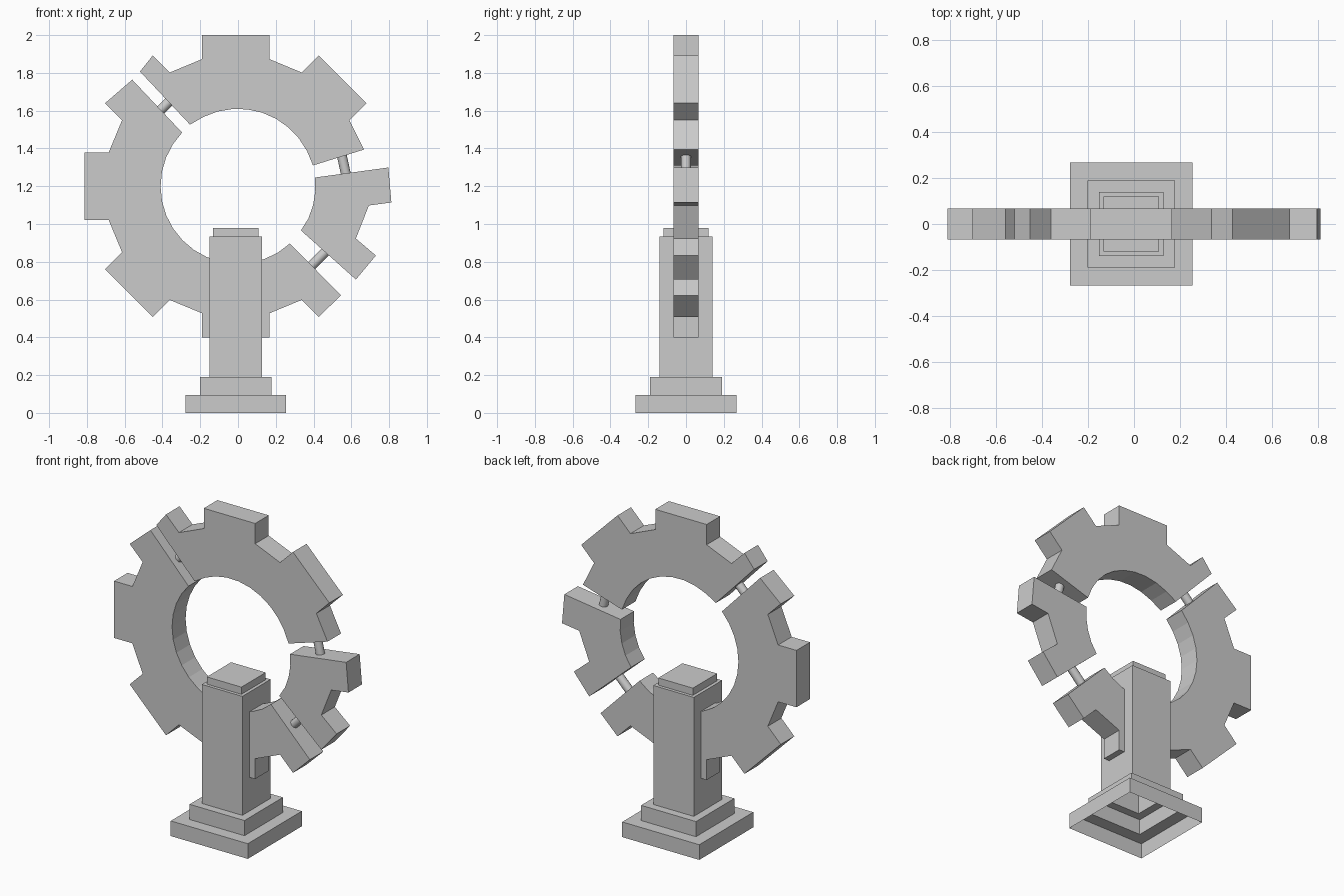
import bpy, bmesh, math
from mathutils import Vector

cube = bpy.data.objects.get("Cube")
if cube:
    bpy.data.objects.remove(cube)

grey = bpy.data.materials.new("plain grey")
grey.use_nodes = True
colour = (0.6, 0.6, 0.6, 1)
grey.diffuse_color = colour
grey.node_tree.nodes["Principled BSDF"].inputs["Base Color"].default_value = colour

AXIS_X = -0.012      # shared centre of pedestal and gear
HUB_Z = 1.2
HALF_DEPTH = 0.067


def finish(name, bm):
    bmesh.ops.recalc_face_normals(bm, faces=bm.faces)
    mesh = bpy.data.meshes.new(name)
    bm.to_mesh(mesh)
    bm.free()
    mesh.materials.append(grey)
    obj = bpy.data.objects.new(name, mesh)
    bpy.context.collection.objects.link(obj)
    return obj


# Stepped square pedestal: hollow shell, open underneath
def pedestal(profile):
    bm = bmesh.new()
    corners = [(-1, -1), (1, -1), (1, 1), (-1, 1)]
    rings = [[bm.verts.new((AXIS_X + sx * h, sy * h, z)) for sx, sy in corners]
             for h, z in profile]
    for low, high in zip(rings, rings[1:]):
        for i in range(4):
            j = (i + 1) % 4
            bm.faces.new((low[i], low[j], high[j], high[i]))
    bm.faces.new(rings[-1])
    return finish("pedestal", bm)


pedestal([(0.267, 0), (0.267, 0.095), (0.19, 0.095), (0.19, 0.19),
          (0.14, 0.19), (0.14, 0.935), (0.12, 0.935), (0.12, 0.98)])


# Outline of the eight-toothed wheel, four points per tooth, anticlockwise
def wheel_outline():
    points = []
    for k in range(8):
        a = k * math.pi / 4
        for r, t in [(0.673, -0.178), (0.8, -0.178), (0.8, 0.178), (0.673, 0.178)]:
            points.append((AXIS_X + r * math.cos(a) - t * math.sin(a),
                           HUB_Z + r * math.sin(a) + t * math.cos(a)))
    return points


# One wheel piece: outer points, closed by the bore arc, then extruded
def gear_piece(name, outer):
    def angle(p):
        return math.atan2(p[1] - HUB_Z, p[0])
    start, end = angle(outer[0]), angle(outer[-1])
    if end < start:
        end += 2 * math.pi
    steps = max(2, round((end - start) / (math.pi / 16)))
    arc = []
    for i in range(1, steps):
        a = end + (start - end) * i / steps
        arc.append((0.41 * math.cos(a), HUB_Z + 0.41 * math.sin(a)))
    bm = bmesh.new()
    face = bm.faces.new([bm.verts.new((x, -HALF_DEPTH, z)) for x, z in outer + arc])
    grown = bmesh.ops.extrude_face_region(bm, geom=[face], use_keep_orig=True)
    moved = [v for v in grown["geom"] if isinstance(v, bmesh.types.BMVert)]
    bmesh.ops.translate(bm, verts=moved, vec=(0, 2 * HALF_DEPTH, 0))
    return finish(name, bm)


teeth = wheel_outline()
gear_piece("upper_gear_piece",
           [(0.397, 1.31), (0.667, 1.394)] + teeth[4:14]
           + [(-0.519, 1.807), (-0.254, 1.526)])
gear_piece("lower_gear_piece",
           [(-0.296, 1.484), (-0.56, 1.764)] + teeth[14:30]
           + [(0.545, 0.622), (0.275, 0.897)])
gear_piece("side_gear_piece",
           [(0.333, 0.966), (0.624, 0.706), (0.73, 0.833), (0.624, 0.923),
            (0.693, 1.098), (0.812, 1.114), (0.796, 1.299), (0.407, 1.246)])


# Round pins bridging the gaps between the pieces
def pin(name, x, z, dx, dz, length):
    bm = bmesh.new()
    bmesh.ops.create_cone(bm, cap_ends=True, segments=16, radius1=0.026,
                          radius2=0.026, depth=length)
    obj = finish(name, bm)
    obj.location = (x, 0, z)
    obj.rotation_euler = Vector((dx, 0, dz)).to_track_quat('Z', 'Y').to_euler()
    bpy.ops.object.select_all(action='DESELECT')
    obj.select_set(True)
    bpy.context.view_layer.objects.active = obj
    bpy.ops.object.shade_smooth_by_angle(angle=math.radians(40))


pin("upper_left_pin", -0.386, 1.627, 1, 1, 0.12)
pin("side_pin", 0.56, 1.315, -0.22, 1, 0.14)
pin("lower_right_pin", 0.423, 0.812, 1, 1, 0.15)
